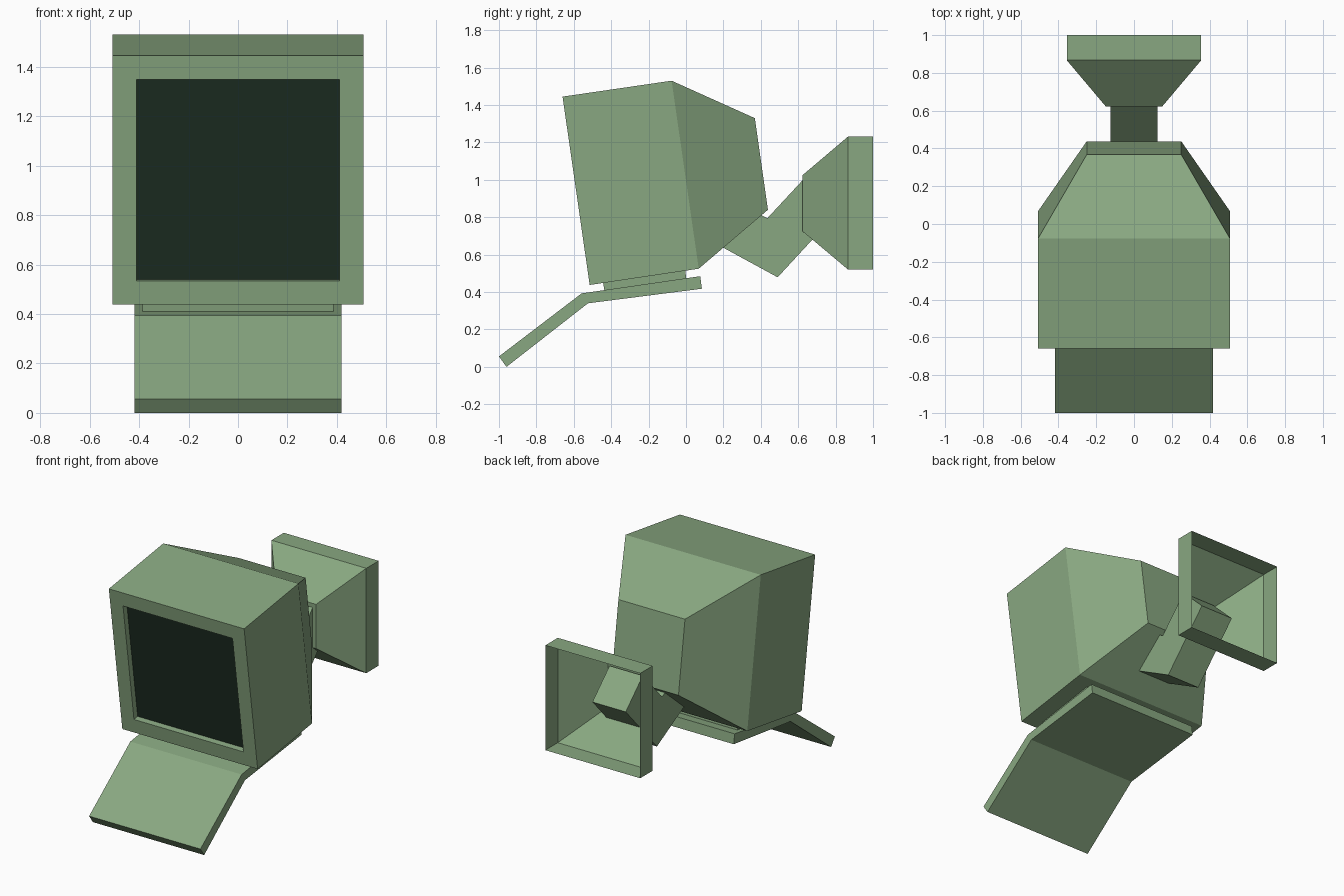
import bpy, bmesh

if "Cube" in bpy.data.objects:
    bpy.data.objects.remove(bpy.data.objects["Cube"])


def material(name, color):
    m = bpy.data.materials.new(name)
    m.diffuse_color = color
    m.use_nodes = True
    m.node_tree.nodes["Principled BSDF"].inputs["Base Color"].default_value = m.diffuse_color
    return m


GREEN = material("green_casing", (0.25, 0.39, 0.22, 1))
DARK = material("dark_screen", (0.012, 0.026, 0.016, 1))


def finish(bm, name):
    bmesh.ops.recalc_face_normals(bm, faces=bm.faces)
    mesh = bpy.data.meshes.new(name)
    bm.to_mesh(mesh)
    bm.free()
    mesh.materials.append(GREEN)
    mesh.materials.append(DARK)
    ob = bpy.data.objects.new(name, mesh)
    bpy.context.collection.objects.link(ob)
    return ob


def side_extrusion(name, profile, half_width):
    """Extrude a (y, z) side profile symmetrically along x."""
    bm = bmesh.new()
    left, right = ([bm.verts.new((s * half_width, y, z)) for y, z in profile] for s in (-1, 1))
    bm.faces.new(left)
    bm.faces.new(right)
    n = len(profile)
    for i in range(n):
        j = (i + 1) % n
        bm.faces.new((left[i], left[j], right[j], right[i]))
    return finish(bm, name)


def loft(sections, open_end=False):
    """Join rectangular sections (half_width, bottom (y, z), top (y, z)); returns bmesh and first cap."""
    bm = bmesh.new()
    rings = []
    for w, lo, hi in sections:
        rings.append([bm.verts.new((s * w, *p)) for s, p in ((-1, lo), (1, lo), (1, hi), (-1, hi))])
    for a, b in zip(rings, rings[1:]):
        for i in range(4):
            j = (i + 1) % 4
            bm.faces.new((a[i], a[j], b[j], b[i]))
    cap = bm.faces.new(rings[0])
    if not open_end:
        bm.faces.new(rings[-1])
    bmesh.ops.recalc_face_normals(bm, faces=bm.faces)
    return bm, cap


# Monitor casing with tapered back and recessed screen
bm, front = loft([
    (0.508, (-0.515, 0.438), (-0.66, 1.445)),
    (0.508, (0.068, 0.525), (-0.077, 1.53)),
    (0.25, (0.438, 0.84), (0.368, 1.33)),
])
bmesh.ops.inset_region(bm, faces=[front], thickness=0.137)
bmesh.ops.inset_region(bm, faces=[front], thickness=0.0, depth=-0.04)
front.material_index = 1
finish(bm, "monitor_casing")

# Spacer under the casing
side_extrusion("base_spacer", [(-0.445, 0.46), (-0.435, 0.40), (0.003, 0.463), (-0.006, 0.53)], 0.387)

# Bent keyboard plate
side_extrusion("keyboard_plate", [(-1.0, 0.056), (-0.558, 0.393), (0.076, 0.485),
                                  (0.085, 0.418), (-0.524, 0.34), (-0.96, 0.0)], 0.418)

# Bent support arm
side_extrusion("support_arm", [(0.13, 0.675), (0.49, 0.479), (0.825, 0.842),
                               (0.642, 1.018), (0.435, 0.795), (0.25, 0.893)], 0.125)

# Hollow wall-mount funnel, open at the back
bm, _ = loft([
    (0.15, (0.623, 0.725), (0.623, 1.025)),
    (0.356, (0.867, 0.52), (0.867, 1.232)),
    (0.356, (1.0, 0.52), (1.0, 1.232)),
], open_end=True)
finish(bm, "wall_mount")
